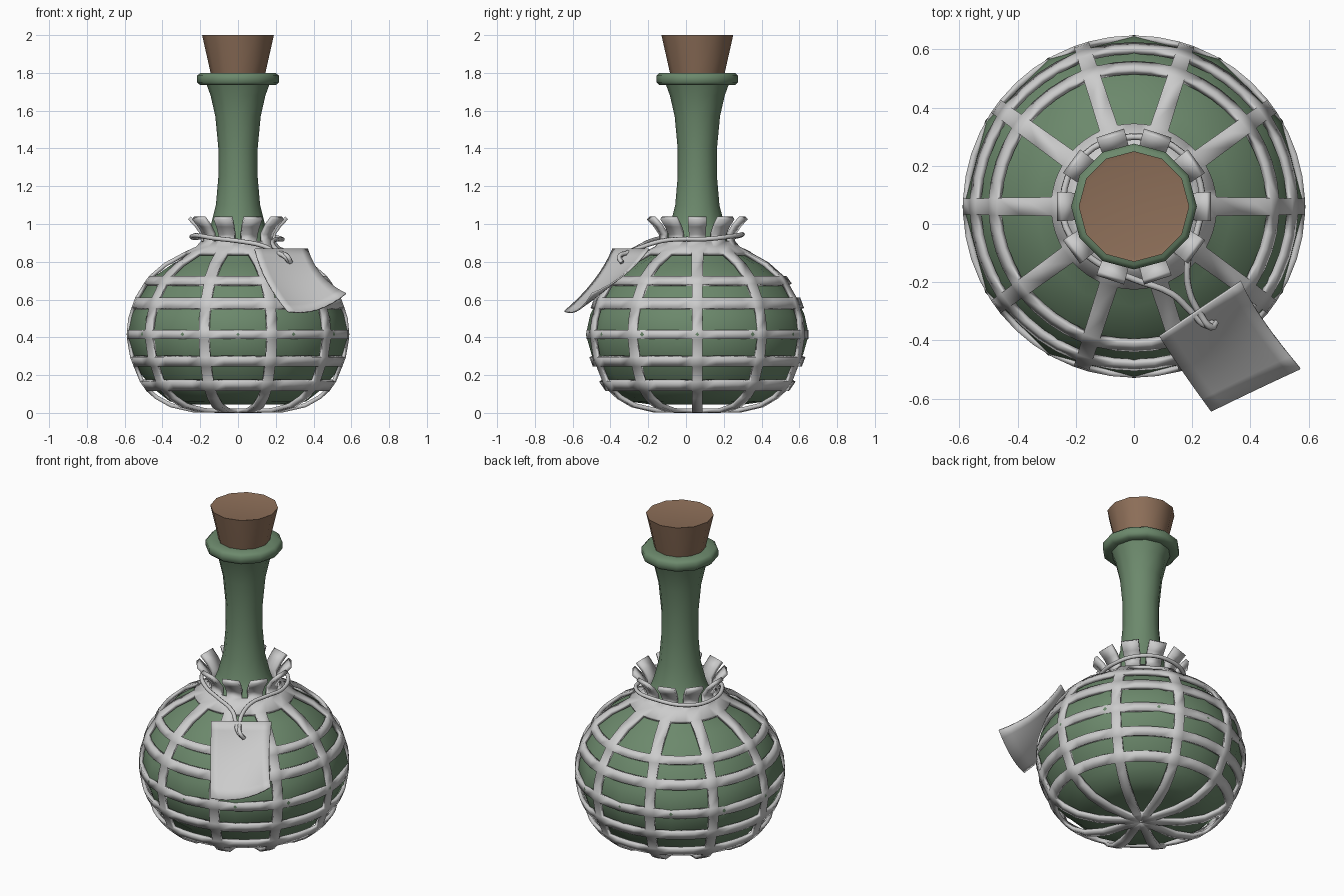
import bpy, math

if "Cube" in bpy.data.objects:
    bpy.data.objects.remove(bpy.data.objects["Cube"])

CY = 0.06  # bottle axis sits slightly behind the origin


def material(name, color):
    m = bpy.data.materials.new(name)
    m.diffuse_color = color
    m.use_nodes = True
    m.node_tree.nodes["Principled BSDF"].inputs["Base Color"].default_value = m.diffuse_color
    return m


def make_object(name, verts, faces, mat=None, thickness=0, angle=40):
    me = bpy.data.meshes.new(name)
    me.from_pydata(verts, [], faces)
    used = {i for f in faces for i in f}
    if len(used) < len(verts):  # drop grid points left unused by openings
        remap = {o: n for n, o in enumerate(sorted(used))}
        me.clear_geometry()
        me.from_pydata([verts[o] for o in sorted(used)], [],
                       [[remap[i] for i in f] for f in faces])
    me.shade_smooth()
    me.set_sharp_from_angle(angle=math.radians(angle))
    ob = bpy.data.objects.new(name, me)
    bpy.context.collection.objects.link(ob)
    if mat:
        me.materials.append(mat)
    if thickness:
        s = ob.modifiers.new("thickness", "SOLIDIFY")
        s.thickness = thickness
        s.offset = -1
    return ob


def polar(r, a, z):
    return (r * math.cos(a), CY + r * math.sin(a), z)


def lathe(name, profile, mat, n=12, angle=50):
    verts = [polar(r, 2 * math.pi * j / n, z) for r, z in profile for j in range(n)]
    faces = [(i * n + j, i * n + (j + 1) % n, (i + 1) * n + (j + 1) % n, (i + 1) * n + j)
             for i in range(len(profile) - 1) for j in range(n)]
    faces.append(tuple(reversed(range(n))))
    faces.append(tuple((len(profile) - 1) * n + j for j in range(n)))
    return make_object(name, verts, faces, mat, angle=angle)


green = material("green_glass", (0.15, 0.25, 0.15, 1))
brown = material("cork_brown", (0.27, 0.16, 0.10, 1))

# Glass flask with long neck and rolled lip
lathe("glass_flask", [
    (0.25, 0.045), (0.36, 0.06), (0.43, 0.115), (0.51, 0.20), (0.56, 0.31),
    (0.59, 0.415), (0.567, 0.52), (0.52, 0.62), (0.445, 0.72), (0.345, 0.79),
    (0.24, 0.845), (0.175, 0.91), (0.145, 0.99), (0.117, 1.10), (0.104, 1.25),
    (0.104, 1.40), (0.12, 1.57), (0.145, 1.68), (0.165, 1.735), (0.20, 1.735),
    (0.216, 1.75), (0.216, 1.785), (0.20, 1.80), (0.14, 1.80)], green)

# Tapered cork
lathe("cork", [(0.125, 1.72), (0.145, 1.80), (0.19, 2.0), (0.175, 1.997)], brown)

# Woven cage: outer profile levels (radius, z, strap width, kind of row above)
levels = [
    (0.004, 0.0, 0.002, "ring"), (0.09, 0.0, 0.045, ""), (0.24, 0.003, 0.055, ""),
    (0.36, 0.03, 0.055, ""), (0.44, 0.075, 0.055, ""), (0.485, 0.115, 0.055, "ring"),
    (0.52, 0.165, 0.055, ""), (0.553, 0.245, 0.055, "ring"), (0.572, 0.295, 0.055, ""),
    (0.588, 0.39, 0.055, "ring"), (0.588, 0.44, 0.055, ""), (0.582, 0.50, 0.055, ""),
    (0.565, 0.555, 0.055, "ring"), (0.545, 0.61, 0.055, ""), (0.50, 0.685, 0.058, "ring"),
    (0.472, 0.725, 0.06, ""), (0.39, 0.795, 0.062, ""), (0.285, 0.852, 0.065, "ring"),
    (0.225, 0.88, 0.075, "ring"), (0.20, 0.91, 0.085, ""), (0.205, 0.945, 0.09, ""),
    (0.232, 0.985, 0.095, ""), (0.27, 1.025, 0.10, "")]
straps, cols = 10, 5  # one strap column plus four opening columns per sector
sector = 2 * math.pi / straps
total = straps * cols
verts, faces = [], []
for r, z, w, kind in levels:
    h = w / (2 * r)
    for s in range(straps):
        verts.append(polar(r, s * sector - h, z))
        for k in range(cols - 1):
            verts.append(polar(r, s * sector + h + (sector - 2 * h) * k / (cols - 1), z))
for i in range(len(levels) - 1):
    for j in range(total):
        if levels[i][3] == "ring" or j % cols == 0:
            n = (j + 1) % total
            faces.append((i * total + j, i * total + n, (i + 1) * total + n, (i + 1) * total + j))
make_object("cage_weave", verts, faces, thickness=0.022)

# Curled paper tag, a patch through a 3 x 3 grid of points
ctrl = [[(0.09, -0.39, 0.87), (0.23, -0.295, 0.87), (0.37, -0.20, 0.87)],
        [(0.155, -0.49, 0.70), (0.30, -0.41, 0.695), (0.445, -0.335, 0.73)],
        [(0.265, -0.645, 0.54), (0.42, -0.57, 0.55), (0.57, -0.50, 0.635)]]


def weights(t):
    return ((1 - t) * (1 - 2 * t), 4 * t * (1 - t), t * (2 * t - 1))


N = 8
verts = []
for i in range(N + 1):
    for j in range(N + 1):
        wi, wj = weights(i / N), weights(j / N)
        verts.append(tuple(sum(wi[a] * wj[b] * ctrl[a][b][c] for a in range(3) for b in range(3))
                           for c in range(3)))
faces = [(i * (N + 1) + j, (i + 1) * (N + 1) + j, (i + 1) * (N + 1) + j + 1, i * (N + 1) + j + 1)
         for i in range(N) for j in range(N)]
make_object("paper_tag", verts, faces, thickness=0.008)

# String looped round the collar and through the tag
path = [(0.27, -0.34, 0.80), (0.25, -0.35, 0.825), (0.20, -0.305, 0.85), (0.13, -0.24, 0.885),
        (0, -0.19, 0.91), (-0.13, -0.13, 0.925), (-0.22, -0.04, 0.94), (-0.245, 0.08, 0.93),
        (-0.18, 0.23, 0.93), (0, 0.30, 0.945), (0.17, 0.24, 0.935), (0.235, 0.10, 0.92),
        (0.215, -0.03, 0.92), (0.185, -0.13, 0.91), (0.19, -0.23, 0.88),
        (0.225, -0.305, 0.85), (0.265, -0.355, 0.825), (0.28, -0.34, 0.795)]
cu = bpy.data.curves.new("string", "CURVE")
cu.dimensions = "3D"
cu.bevel_depth = 0.012
cu.bevel_resolution = 1
cu.resolution_u = 4
cu.use_fill_caps = True
sp = cu.splines.new("BEZIER")
sp.bezier_points.add(len(path) - 1)
for bp, p in zip(sp.bezier_points, path):
    bp.co = p
    bp.handle_left_type = bp.handle_right_type = "AUTO"
bpy.context.collection.objects.link(bpy.data.objects.new("string", cu))
